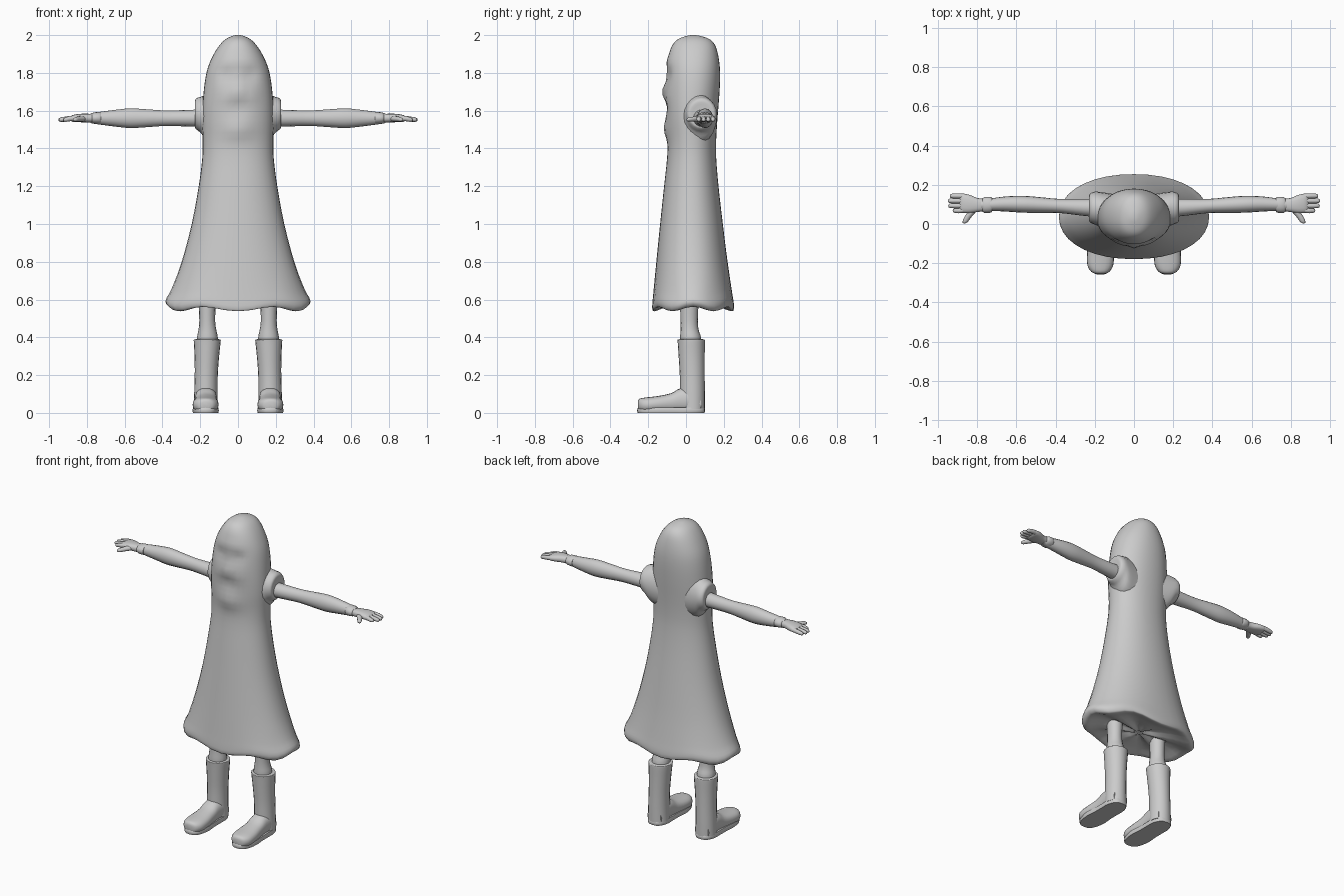
import bpy, math

GREY = bpy.data.materials.new("plain_grey")
GREY.diffuse_color = (0.6, 0.6, 0.6, 1)


def spline(rows, steps):
    """Catmull-Rom interpolation between rows of numbers."""
    out = []
    for i in range(len(rows) - 1):
        a, b = rows[max(i - 1, 0)], rows[i]
        c, d = rows[i + 1], rows[min(i + 2, len(rows) - 1)]
        for s in range(steps):
            t = s / steps
            out.append([0.5 * (2 * q + (r - p) * t + (2 * p - 5 * q + 4 * r - w) * t * t
                               + (3 * q - p - 3 * r + w) * t ** 3)
                        for p, q, r, w in zip(a, b, c, d)])
    return out + [list(rows[-1])]


def loft(name, axis, rows, seg=16, steps=3, power=2.0, mirror=True, shape=None, angle=50):
    """Skin rings of (position along axis, centre 1, centre 2, radius 1, radius 2)."""
    verts, faces = [], []
    rings = spline(rows, steps)
    for t, c1, c2, r1, r2 in rings:
        for k in range(seg):
            a = 2 * math.pi * k / seg
            ca, sa = math.cos(a), math.sin(a)
            u = c1 + r1 * math.copysign(abs(ca) ** (2 / power), ca)
            v = c2 + r2 * math.copysign(abs(sa) ** (2 / power), sa)
            p = {"x": (t, u, v), "y": (u, t, v), "z": (u, v, t)}[axis]
            verts.append(shape(p, a) if shape else p)
    for i in range(len(rings) - 1):
        for k in range(seg):
            n = (k + 1) % seg
            faces.append((i * seg + k, i * seg + n, (i + 1) * seg + n, (i + 1) * seg + k))
    last = (len(rings) - 1) * seg
    faces += [tuple(reversed(range(seg))), tuple(range(last, last + seg))]
    if axis == "y":
        faces = [tuple(reversed(f)) for f in faces]
    if rows[-1][0] < rows[0][0]:
        faces = [tuple(reversed(f)) for f in faces]
    me = bpy.data.meshes.new(name)
    me.from_pydata(verts, [], faces)
    me.materials.append(GREY)
    ob = bpy.data.objects.new(name, me)
    bpy.context.collection.objects.link(ob)
    if mirror:
        ob.modifiers.new("other_side", "MIRROR")
    bpy.ops.object.select_all(action="DESELECT")
    ob.select_set(True)
    bpy.context.view_layer.objects.active = ob
    bpy.ops.object.shade_smooth_by_angle(angle=math.radians(angle))
    return ob


# face features: x, z, width, height, push forward
BUMPS = [(0, 1.70, 0.03, 0.035, 0.022), (0, 1.50, 0.075, 0.05, 0.018),
         (0.065, 1.79, 0.035, 0.028, -0.013), (-0.065, 1.79, 0.035, 0.028, -0.013),
         (0, 1.61, 0.05, 0.022, -0.010), (0.07, 1.68, 0.035, 0.035, 0.008),
         (-0.07, 1.68, 0.035, 0.035, 0.008), (0, 1.86, 0.10, 0.025, 0.006)]


def robe_shape(p, a):
    x, y, z = p
    if y < 0.03 and z > 1.3:                      # face
        for bx, bz, w, h, push in BUMPS:
            y -= push * math.exp(-((x - bx) / w) ** 2 - ((z - bz) / h) ** 2)
    if z < 0.75:                                  # wavy hem
        z -= 0.012 * math.cos(6 * a + math.pi) * (0.75 - z) / 0.2
    return x, y, z


def body(z, rx, front, back):
    return (z, 0, (front + back) / 2, rx, (back - front) / 2)


# hooded robe: underside, hem, skirt, chest and hood
loft("hooded_robe", "z", [
    body(0.575, 0.03, 0.02, 0.06), body(0.57, 0.25, -0.10, 0.17),
    body(0.55, 0.345, -0.165, 0.24), body(0.56, 0.375, -0.178, 0.253),
    body(0.59, 0.382, -0.178, 0.253), body(0.65, 0.352, -0.172, 0.243),
    body(0.80, 0.298, -0.157, 0.220), body(1.00, 0.245, -0.137, 0.195),
    body(1.20, 0.208, -0.116, 0.172), body(1.35, 0.189, -0.100, 0.160),
    body(1.45, 0.187, -0.097, 0.160), body(1.55, 0.190, -0.103, 0.166),
    body(1.65, 0.186, -0.107, 0.174), body(1.75, 0.176, -0.105, 0.180),
    body(1.83, 0.159, -0.100, 0.179), body(1.90, 0.128, -0.090, 0.169),
    body(1.95, 0.095, -0.070, 0.152), body(1.98, 0.063, -0.040, 0.122),
    body(1.997, 0.025, 0.010, 0.070), body(2.0, 0.003, 0.037, 0.043),
], seg=36, power=2.15, mirror=False, shape=robe_shape, angle=80)

# short puffed sleeves
loft("sleeve", "x", [(0.09, 0.07, 1.55, 0.08, 0.13), (0.16, 0.072, 1.56, 0.09, 0.125),
                     (0.195, 0.08, 1.577, 0.085, 0.097), (0.215, 0.082, 1.582, 0.079, 0.086),
                     (0.228, 0.082, 1.582, 0.068, 0.072), (0.228, 0.082, 1.575, 0.045, 0.05)],
     seg=20, angle=70)

# arms
loft("arm", "x", [(0.18, 0.082, 1.56, 0.047, 0.047), (0.26, 0.085, 1.56, 0.043, 0.044),
                  (0.38, 0.092, 1.56, 0.036, 0.041), (0.48, 0.097, 1.56, 0.040, 0.047),
                  (0.57, 0.101, 1.56, 0.043, 0.052), (0.66, 0.102, 1.56, 0.038, 0.043),
                  (0.75, 0.098, 1.56, 0.030, 0.031), (0.78, 0.098, 1.56, 0.028, 0.026)])

# gloves: cuff, palm, fingers, thumb
loft("glove_cuff", "x", [(0.725, 0.098, 1.561, 0.036, 0.030), (0.735, 0.098, 1.561, 0.041, 0.032),
                         (0.765, 0.097, 1.561, 0.040, 0.029), (0.775, 0.097, 1.561, 0.030, 0.022)],
     steps=2)
loft("glove_palm", "x", [(0.765, 0.097, 1.56, 0.031, 0.022), (0.80, 0.097, 1.561, 0.036, 0.023),
                         (0.84, 0.102, 1.561, 0.047, 0.022), (0.875, 0.106, 1.559, 0.049, 0.018),
                         (0.89, 0.106, 1.558, 0.042, 0.009)], power=2.5)
for i, (y, tip) in enumerate([(0.068, 0.925), (0.093, 0.948), (0.118, 0.95), (0.143, 0.94)]):
    loft(f"finger_{i + 1}", "x", [(0.85, 0.106 + (y - 0.106) * 0.9, 1.56, 0.012, 0.014),
                                  (0.89, y, 1.558, 0.013, 0.014),
                                  (tip - 0.015, y, 1.553, 0.012, 0.012),
                                  (tip - 0.003, y, 1.552, 0.008, 0.008),
                                  (tip, y, 1.552, 0.002, 0.002)], seg=8, angle=80)
loft("thumb", "y", [(0.003, 0.865, 1.552, 0.004, 0.003), (0.010, 0.862, 1.553, 0.013, 0.010),
                    (0.035, 0.848, 1.555, 0.018, 0.013), (0.065, 0.825, 1.558, 0.021, 0.015),
                    (0.09, 0.81, 1.56, 0.020, 0.015)], seg=10, angle=80)

# legs
loft("leg", "z", [(0.35, 0.162, 0.025, 0.055, 0.055), (0.40, 0.162, 0.024, 0.055, 0.055),
                  (0.44, 0.162, 0.019, 0.047, 0.048), (0.49, 0.163, 0.017, 0.042, 0.046),
                  (0.60, 0.163, 0.017, 0.046, 0.050)])

# boots: shaft with rolled top, foot and thin sole
loft("boot_shaft", "z", [(0.02, 0.170, 0.036, 0.064, 0.064), (0.10, 0.170, 0.034, 0.062, 0.066),
                         (0.20, 0.168, 0.033, 0.061, 0.066), (0.30, 0.165, 0.030, 0.065, 0.069),
                         (0.375, 0.163, 0.028, 0.071, 0.072), (0.388, 0.163, 0.027, 0.070, 0.071),
                         (0.39, 0.163, 0.027, 0.058, 0.058)], seg=20)
loft("boot_foot", "y", [(-0.255, 0.172, 0.042, 0.018, 0.018), (-0.245, 0.172, 0.042, 0.045, 0.033),
                        (-0.21, 0.172, 0.042, 0.066, 0.040), (-0.15, 0.171, 0.046, 0.068, 0.043),
                        (-0.08, 0.170, 0.053, 0.060, 0.051), (-0.03, 0.170, 0.066, 0.058, 0.064),
                        (0.03, 0.170, 0.066, 0.060, 0.064), (0.08, 0.170, 0.045, 0.050, 0.043)],
     seg=20, power=2.4)


def sole_shape(p, a):
    # narrow the waist between heel and ball
    x, y, z = p
    return 0.171 + (x - 0.171) * (1 - 0.14 * math.exp(-((y + 0.05) / 0.05) ** 2)), y, z


loft("boot_sole", "z", [(0.0, 0.171, -0.079, 0.069, 0.177), (0.014, 0.171, -0.079, 0.071, 0.180),
                        (0.028, 0.171, -0.079, 0.068, 0.176)],
     seg=28, power=2.9, shape=sole_shape)
